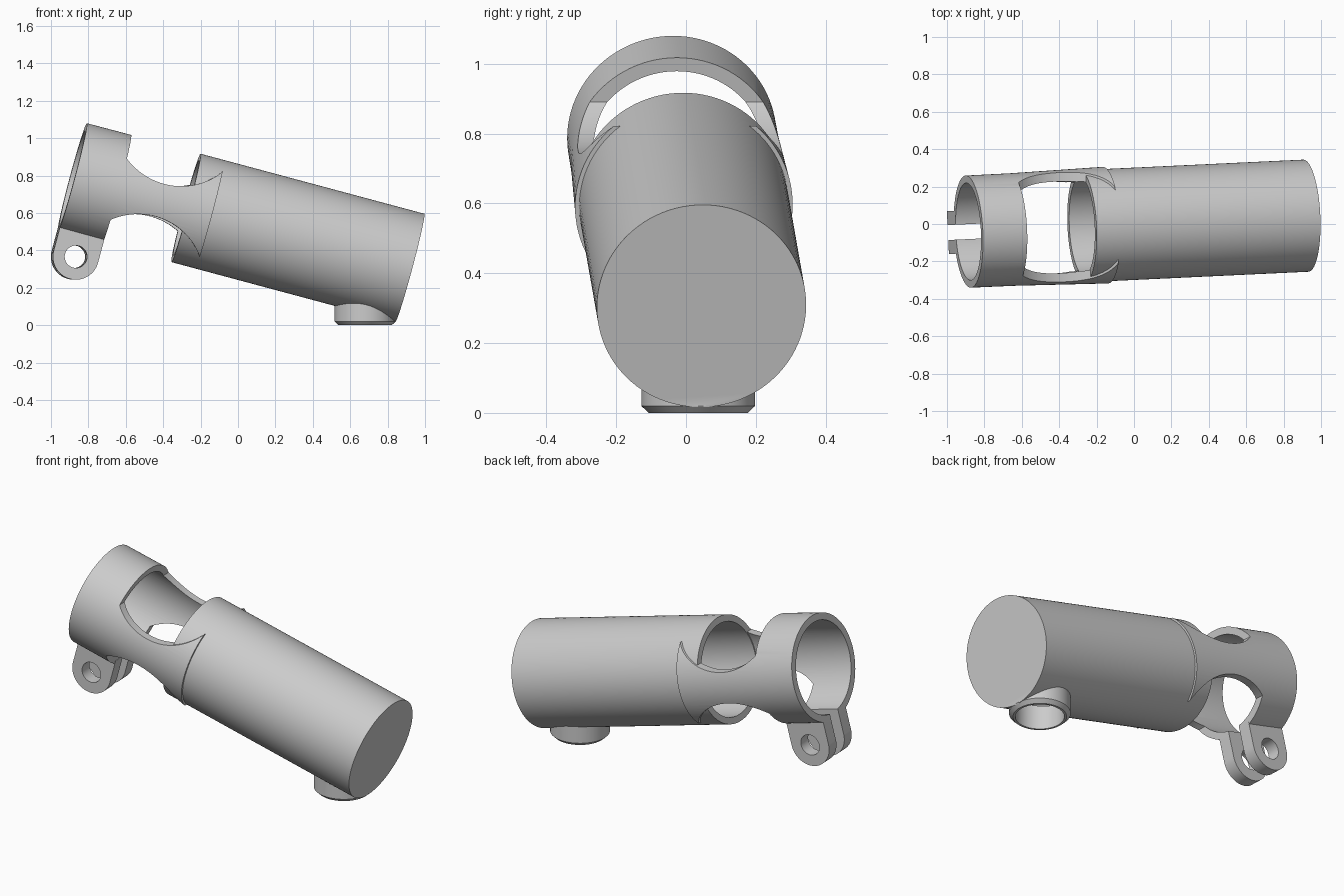
import bpy, bmesh
from math import sin, cos, pi, radians, sqrt
from mathutils import Matrix, Vector

cube = bpy.data.objects.get("Cube")
if cube:
    bpy.data.objects.remove(cube)

SEG = 96
# Tilted frame: local x runs along the tube, origin at the tube's open end
FRAME = (Matrix.Translation((-0.278, -0.012, 0.627))
         @ Matrix.Rotation(radians(2.7), 4, 'Z') @ Matrix.Rotation(radians(15), 4, 'Y'))

grey = bpy.data.materials.new("plain grey")
grey.use_nodes = True
COLOUR = (0.6, 0.6, 0.6, 1)
grey.diffuse_color = COLOUR
grey.node_tree.nodes["Principled BSDF"].inputs["Base Color"].default_value = COLOUR


def finish(name, bm, matrix):
    bmesh.ops.recalc_face_normals(bm, faces=bm.faces)
    mesh = bpy.data.meshes.new(name)
    bm.to_mesh(mesh)
    bm.free()
    mesh.transform(matrix)
    mesh.materials.append(grey)
    ob = bpy.data.objects.new(name, mesh)
    bpy.context.collection.objects.link(ob)
    return ob


def lathe(name, profile, matrix=FRAME, closed=False):
    """Spin (along, radius) points about x; cap the ends unless the profile is a loop."""
    bm = bmesh.new()
    rings = [[bm.verts.new((a, r * cos(2 * pi * i / SEG), r * sin(2 * pi * i / SEG)))
              for i in range(SEG)] for a, r in profile]
    pairs = list(zip(rings, rings[1:]))
    if closed:
        pairs.append((rings[-1], rings[0]))
    else:
        bm.faces.new(rings[0])
        bm.faces.new(rings[-1])
    for p, q in pairs:
        for i in range(SEG):
            j = (i + 1) % SEG
            bm.faces.new((p[i], p[j], q[j], q[i]))
    return finish(name, bm, matrix)


def prism(name, points, y0, y1):
    """Extrude an (along, height) outline across y."""
    bm = bmesh.new()
    face = bm.faces.new([bm.verts.new((s, y0, h)) for s, h in points])
    new = bmesh.ops.extrude_face_region(bm, geom=[face])["geom"]
    bmesh.ops.translate(bm, vec=Vector((0, y1 - y0, 0)),
                        verts=[v for v in new if isinstance(v, bmesh.types.BMVert)])
    return finish(name, bm, FRAME)


def combine(ob, other, operation='DIFFERENCE'):
    mod = ob.modifiers.new(operation.lower(), 'BOOLEAN')
    mod.operation, mod.object, mod.solver = operation, other, 'EXACT'
    bpy.context.view_layer.objects.active = ob
    bpy.ops.object.modifier_apply(modifier=mod.name)
    bpy.data.objects.remove(other)


def arc(cx, cy, r, start, end, n):
    return [(cx + r * cos(start + (end - start) * i / n),
             cy + r * sin(start + (end - start) * i / n)) for i in range(n + 1)]


# Main tube with a closed far end and a short vertical spout beneath
tube = lathe("main_tube", [(0, 0.3), (1.24, 0.3)])
UPRIGHT = Matrix.Translation((0.68, 0.035, 0)) @ Matrix.Rotation(-pi / 2, 4, 'Y')
combine(tube, lathe("spout", [(0, 0.142), (0.02, 0.163), (0.17, 0.163)], UPRIGHT), 'UNION')
combine(tube, lathe("tube_bore", [(-0.1, 0.262), (1.2, 0.262)]))
combine(tube, lathe("spout_bore", [(-0.1, 0.13), (0.25, 0.13)], UPRIGHT))

# Clamp sleeve: full ring, then two side arms that flare over the tube
sleeve = lathe("clamp_sleeve", [(-0.63, 0.3), (-0.385, 0.301), (0.13, 0.312),
                                (0.13, 0.285), (-0.05, 0.262), (-0.63, 0.26)], closed=True)
for side in (1, -1):
    left, right, radius = -0.385, 0.15, 0.36
    curve = [(-0.16 + d, 0.45 - sqrt(radius ** 2 - d * d))
             for d in (left + 0.16 + (right - left) * i / 40 for i in range(41))]
    outline = [(left, 0.5)] + curve + [(right, 0.5)]
    combine(sleeve, prism("window_cutter", [(s, side * h) for s, h in outline], -0.5, 0.5))
combine(sleeve, prism("slit_cutter", [(-0.7, -0.5), (-0.3, -0.5), (-0.3, -0.1), (-0.7, -0.1)],
                      -0.04, 0.04))

# Pair of rounded clamp lugs with a bolt hole
lugs = []
for name, y0, y1 in (("left_lug", 0.04, 0.115), ("right_lug", -0.115, -0.04)):
    outline = [(-0.63, -0.262)] + arc(-0.507, -0.406, 0.123, pi, 2 * pi, 32) + [(-0.384, -0.262)]
    lug = prism(name, outline, y0, y1)
    combine(lug, prism("hole_cutter", arc(-0.507, -0.406, 0.06, 0, 2 * pi, 40)[:-1], -0.3, 0.3))
    lugs.append(lug)

# Smooth the round walls, keep the edges crisp
bpy.ops.object.select_all(action='DESELECT')
for ob in [tube, sleeve] + lugs:
    ob.select_set(True)
    bpy.context.view_layer.objects.active = ob
bpy.ops.object.shade_smooth_by_angle(angle=radians(30))
